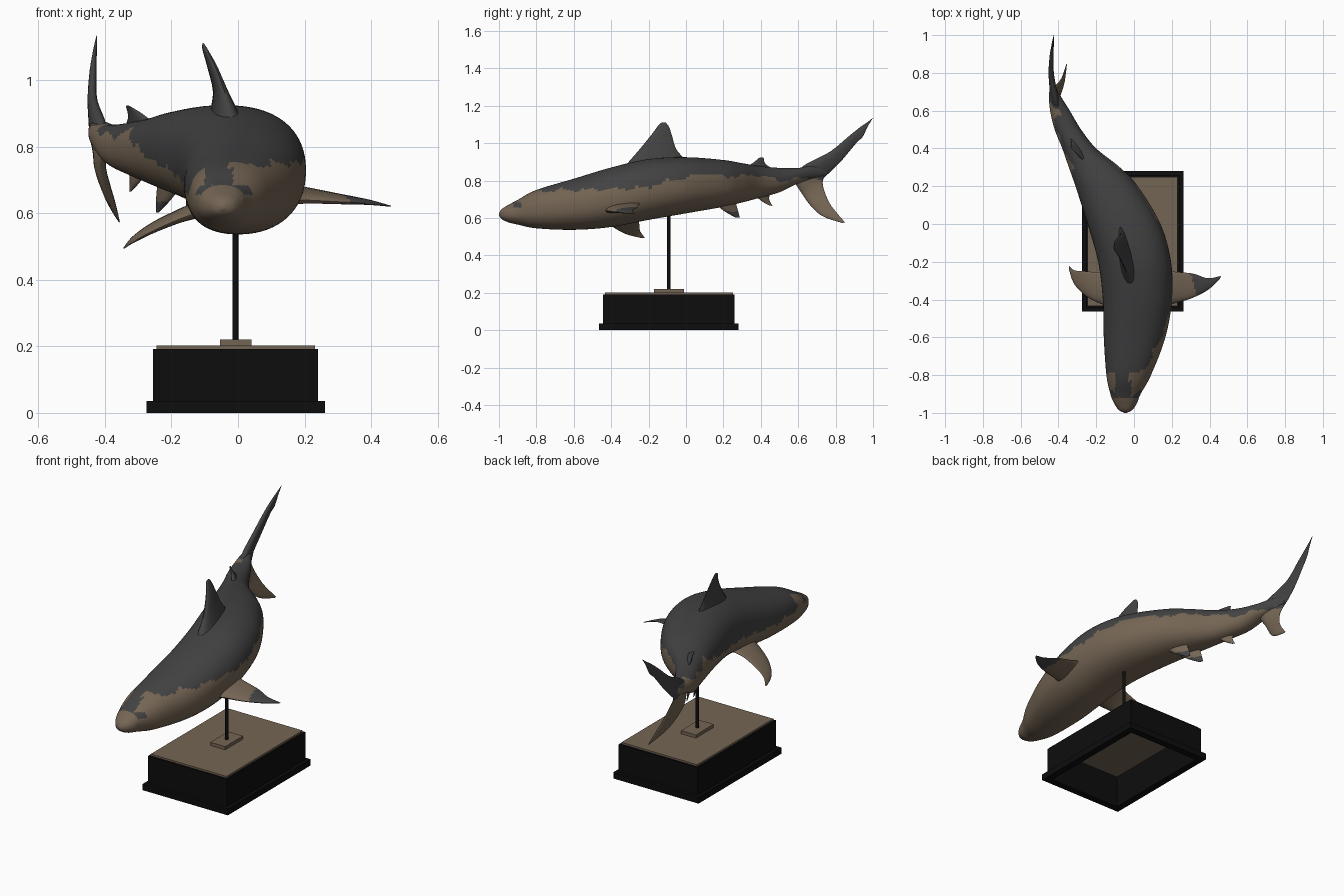
import bpy, bmesh, math
from mathutils import Vector

cube = bpy.data.objects.get("Cube")
if cube:
    bpy.data.objects.remove(cube, do_unlink=True)


def material(name, rgb):
    m = bpy.data.materials.new(name)
    m.use_nodes = True
    m.diffuse_color = (*rgb, 1)
    bsdf = next(n for n in m.node_tree.nodes if n.type == 'BSDF_PRINCIPLED')
    bsdf.inputs["Base Color"].default_value = (*rgb, 1)
    return m


GREY = material("dark grey", (0.055, 0.055, 0.056))
TAN = material("warm tan", (0.175, 0.13, 0.088))
BLACK = material("black", (0.004, 0.004, 0.004))


def finish(name, bm, mats, smooth=False):
    bmesh.ops.recalc_face_normals(bm, faces=bm.faces)
    me = bpy.data.meshes.new(name)
    bm.to_mesh(me)
    bm.free()
    ob = bpy.data.objects.new(name, me)
    bpy.context.collection.objects.link(ob)
    for m in mats:
        me.materials.append(m)
    if smooth:
        bpy.ops.object.select_all(action='DESELECT')
        ob.select_set(True)
        bpy.context.view_layer.objects.active = ob
        bpy.ops.object.shade_smooth_by_angle(angle=math.radians(50))
    return ob


def smooth_rows(rows, n):
    """Spline through rows of equal-length number tuples."""
    out = []
    for i in range(len(rows) - 1):
        a, b = rows[i], rows[i + 1]
        p, q = rows[max(i - 1, 0)], rows[min(i + 2, len(rows) - 1)]
        for k in range(n):
            t = k / n
            out.append([b0 + 0.5 * t * (b1 - bp + t * (2 * bp - 5 * b0 + 4 * b1 - bq
                        + t * (3 * (b0 - b1) + bq - bp)))
                        for bp, b0, b1, bq in zip(p, a, b, q)])
    return out + [list(rows[-1])]


def loft(name, rings, is_dark):
    """Skin closed rings, cap the ends and colour faces by a rule."""
    bm = bmesh.new()
    loops = [[bm.verts.new(p) for p in ring] for ring in rings]
    n = len(loops[0])
    for a, b in zip(loops, loops[1:]):
        for i in range(n):
            j = (i + 1) % n
            bm.faces.new((a[i], a[j], b[j], b[i]))
    bm.faces.new(loops[0])
    bm.faces.new(loops[-1])
    for f in bm.faces:
        f.material_index = 0 if is_dark(f.calc_center_median()) else 1
    return finish(name, bm, [GREY, TAN], True)


def fin(name, rows, normal, is_dark=lambda c: True):
    """Rows: leading point, trailing point, half thickness."""
    normal = Vector(normal).normalized()
    rings = []
    for r in smooth_rows([(*a, *b, t) for a, b, t in rows], 8):
        lead, trail = Vector(r[0:3]), Vector(r[3:6])
        ring = []
        for k in range(20):
            a = math.tau * k / 20
            t = (1 - math.cos(a)) / 2
            ring.append(lead.lerp(trail, t) + normal * (r[6] * math.sin(a) * (1.15 - 0.6 * t)))
        rings.append(ring)
    return loft(name, rings, is_dark)


def lookup(table, y):
    for (y0, z0), (y1, z1) in zip(table, table[1:]):
        if y <= y1:
            t = max(0, (y - y0) / (y1 - y0))
            return z0 + (z1 - z0) * t
    return table[-1][1]


# Body stations: y, centre x, half width, top z, bottom z
STATIONS = [
    (-1.0, -.045, .006, .625, .612), (-.985, -.045, .035, .648, .594),
    (-.95, -.045, .06, .67, .577), (-.9, -.045, .08, .697, .565),
    (-.8, -.028, .118, .75, .545), (-.6, .003, .163, .81, .537),
    (-.4, .018, .183, .87, .552), (-.2, .003, .193, .915, .59),
    (0, -.053, .193, .925, .625), (.2, -.145, .165, .91, .66),
    (.3, -.21, .135, .893, .683), (.4, -.29, .09, .877, .71),
    (.5, -.35, .07, .868, .738), (.6, -.392, .052, .868, .785),
    (.68, -.42, .03, .88, .81), (.75, -.435, .006, .87, .83)]

# Height of the dark back along each flank
LEFT_EDGE = [(-.85, .74), (-.6, .752), (-.4, .75), (-.2, .765), (-.1, .80), (0, .81),
             (.1, .845), (.2, .82), (.4, .83), (.5, .80), (.7, .82)]
RIGHT_EDGE = [(-.85, .66), (-.6, .66), (-.4, .68), (-.2, .72), (0, .75), (.2, .80),
              (.3, .85), (.4, .83), (.5, .84), (.6, .865), (.7, .86)]
CENTRES = [(s[0], s[1]) for s in STATIONS]


def back_is_dark(c):
    if c.y < -.85 and abs(c.z - .67) < .014 and abs(c.y + .9) < .022:
        return True                                   # eyes
    if c.y < -.81 + .025 * math.sin(c.x * 40):
        return c.y > -.93 and -.1 < c.x < -.015 and c.z > .685
    edge = LEFT_EDGE if c.x > lookup(CENTRES, c.y) else RIGHT_EDGE
    return c.z > lookup(edge, c.y) + .008 * math.sin(c.y * 45) + .004 * math.sin(c.y * 110)


def superpower(v, e):
    return math.copysign(abs(v) ** e, v)


rings = []
for y, x, w, top, bot in smooth_rows(STATIONS, 11):
    ring = []
    for k in range(72):
        a = math.tau * k / 72
        ring.append((x + w * superpower(math.cos(a), .9), y,
                     (top + bot) / 2 + (top - bot) / 2 * superpower(math.sin(a), .9)))
    rings.append(ring)
loft("body", rings, back_is_dark)

# Fins on the back
fin("dorsal_fin", [
    ((-.015, -.32, .885), (-.075, .01, .90), .045),
    ((-.04, -.25, .965), (-.07, -.05, .965), .022),
    ((-.07, -.185, 1.045), (-.09, -.075, 1.04), .013),
    ((-.098, -.145, 1.098), (-.102, -.09, 1.085), .008),
    ((-.105, -.125, 1.112), (-.105, -.108, 1.11), .002)], (1, .2, 0))
fin("second_dorsal_fin", [
    ((-.24, .31, .86), (-.34, .47, .86), .02),
    ((-.29, .365, .90), (-.33, .425, .89), .01),
    ((-.33, .395, .925), (-.337, .415, .922), .002)], (.82, .57, 0))

# Pectoral fins, each in its own swimming pose
fin("left_pectoral_fin", [
    ((.12, -.46, .64), (.12, -.22, .68), .035),
    ((.2, -.425, .64), (.2, -.25, .675), .022),
    ((.3, -.395, .635), (.31, -.262, .655), .014),
    ((.39, -.35, .63), (.39, -.287, .64), .008),
    ((.455, -.29, .622), (.46, -.275, .622), .002)], (.1, 0, 1),
    lambda c: c.x > .32 + .3 * (c.y + .33) * -1)
fin("right_pectoral_fin", [
    ((-.1, -.45, .61), (-.1, -.24, .63), .03),
    ((-.17, -.425, .585), (-.18, -.255, .605), .02),
    ((-.25, -.385, .55), (-.26, -.25, .568), .014),
    ((-.315, -.32, .515), (-.315, -.245, .53), .008),
    ((-.343, -.245, .495), (-.345, -.22, .495), .002)], (-.45, 0, .9),
    lambda c: False)

# Small fins under the belly
for side, x in (("left", .09), ("right", 0)):
    fin(side + "_pelvic_fin", [
        ((x - .17, .14, .69), (x - .24, .26, .70), .02),
        ((x - .205, .2, .64), (x - .245, .275, .65), .012),
        ((x - .24, .265, .602), (x - .247, .288, .602), .002)], (.85, .45, 0),
        lambda c: c.z < .635)
fin("anal_fin", [
    ((-.27, .36, .73), (-.33, .45, .74), .015),
    ((-.30, .405, .69), (-.325, .445, .70), .009),
    ((-.32, .445, .667), (-.327, .462, .665), .002)], (.82, .57, 0),
    lambda c: False)

# Tail fin, from the lower tip to the upper tip
fin("tail_fin", [
    ((-.357, .838, .573), (-.357, .85, .577), .002),
    ((-.375, .74, .605), (-.372, .80, .635), .009),
    ((-.395, .68, .65), (-.388, .765, .685), .014),
    ((-.415, .62, .73), (-.415, .735, .76), .02),
    ((-.40, .58, .81), (-.437, .735, .81), .024),
    ((-.41, .63, .88), (-.443, .77, .845), .022),
    ((-.435, .77, .955), (-.443, .83, .905), .016),
    ((-.435, .87, 1.037), (-.438, .91, 1.0), .012),
    ((-.432, .93, 1.085), (-.432, .945, 1.035), .008),
    ((-.428, .97, 1.112), (-.428, .972, 1.09), .005),
    ((-.425, .996, 1.133), (-.425, 1.0, 1.135), .001)], (1, .15, 0),
    lambda c: c.z > .815 + .012 * math.sin(c.y * 50))


# Display stand
def add_box(bm, lo, hi):
    verts = bmesh.ops.create_cube(bm, size=1)["verts"]
    for v in verts:
        v.co = [(l + h) / 2 + c * (h - l) for l, h, c in zip(lo, hi, v.co)]


def box(name, lo, hi, mat):
    bm = bmesh.new()
    add_box(bm, lo, hi)
    finish(name, bm, [mat])


def open_frame(name, hx, hy, z0, z1, wall):
    bm = bmesh.new()
    for s in (-1, 1):
        for (cx, cy), (wx, wy) in (((s * (hx - wall / 2), 0), (wall / 2, hy)),
                                   ((0, s * (hy - wall / 2)), (hx - wall, wall / 2))):
            cx, cy = cx + CX, cy + CY
            add_box(bm, (cx - wx, cy - wy, z0), (cx + wx, cy + wy, z1))
    finish(name, bm, [BLACK])


CX, CY = -.007, -.092
open_frame("plinth_foot", .268, .372, 0, .035, .04)
open_frame("plinth_walls", .248, .352, .035, .192, .02)
box("plinth_top", (CX - .238, CY - .342, .185), (CX + .238, CY + .342, .202), TAN)
box("rod_pad", (CX - .047, CY - .08, .202), (CX + .047, CY + .08, .22), TAN)

bm = bmesh.new()
bmesh.ops.create_cone(bm, segments=16, radius1=.009, radius2=.009, depth=.44, cap_ends=True)
bmesh.ops.translate(bm, verts=bm.verts, vec=(CX, CY, .43))
finish("support_rod", bm, [BLACK], True)
